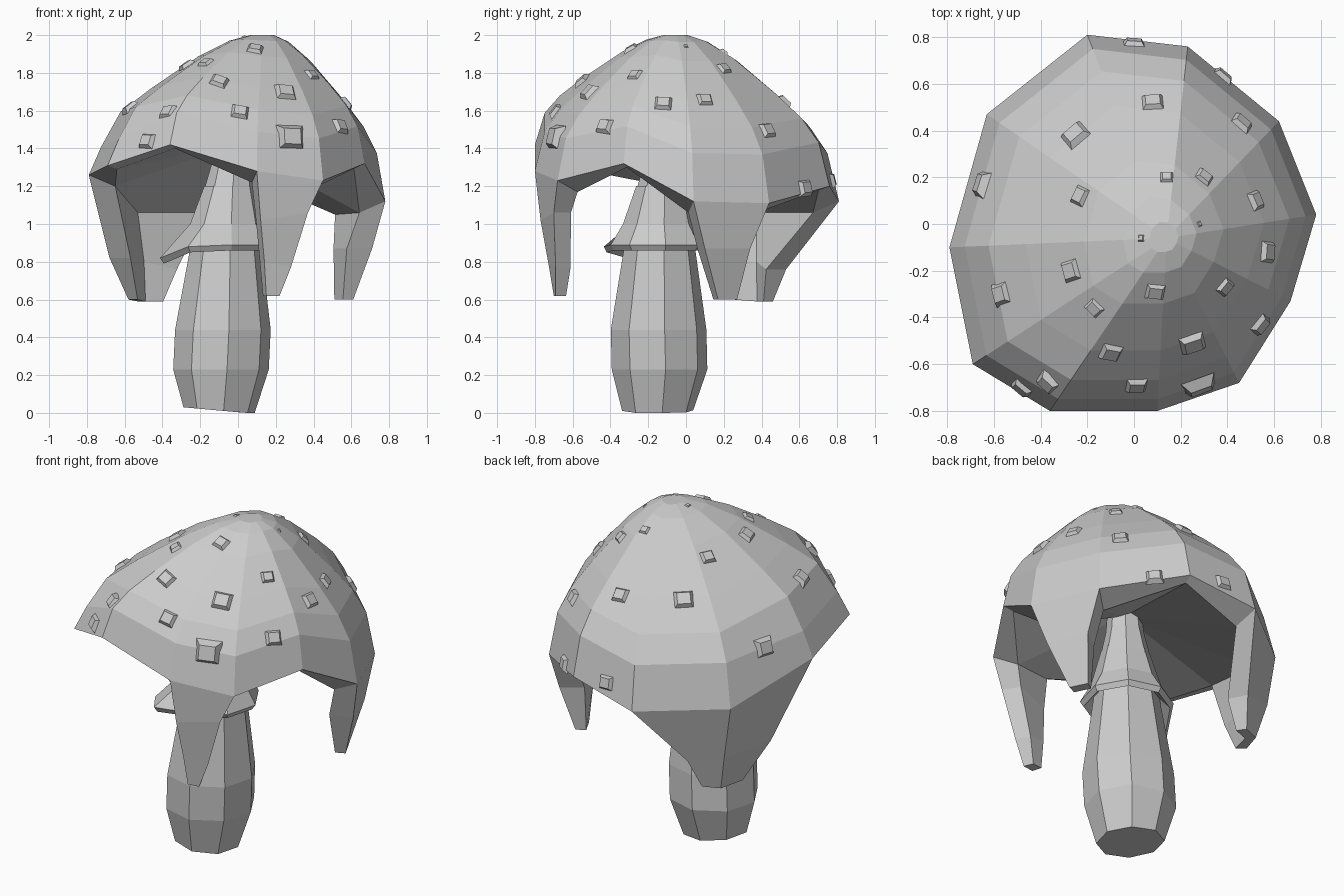
import bpy, bmesh, math
from mathutils import Vector
from mathutils.bvhtree import BVHTree

if "Cube" in bpy.data.objects:
    bpy.data.objects.remove(bpy.data.objects["Cube"], do_unlink=True)

grey = bpy.data.materials.new("plain grey")
grey.use_nodes = True
colour = (0.6, 0.6, 0.6, 1)
grey.diffuse_color = colour
grey.node_tree.nodes["Principled BSDF"].inputs["Base Color"].default_value = colour


def finish(bm, name):
    """Turn a bmesh into a flat-shaded object."""
    bmesh.ops.recalc_face_normals(bm, faces=bm.faces[:])
    mesh = bpy.data.meshes.new(name)
    bm.to_mesh(mesh)
    bm.free()
    mesh.materials.append(grey)
    obj = bpy.data.objects.new(name, mesh)
    bpy.context.collection.objects.link(obj)


def bridge(bm, upper, lower):
    """Join two closed loops of vertices with quads."""
    count = len(upper)
    for i in range(count):
        j = (i + 1) % count
        bm.faces.new((upper[i], upper[j], lower[j], lower[i]))


# Cap: irregular rim, shrunk and raised towards the crown
apex = Vector((0.14, -0.06, 2.0))
hub = Vector((-0.03, -0.12, 1.42))  # where the underside meets the stem
rim = [Vector(p) for p in (
    (-.2, .81, 1.12), (.23, .76, 1.2), (.62, .44, 1.11), (.78, .04, 1.12),
    (.67, -.33, 1.32), (.45, -.68, 1.23), (.1, -.8, 1.28), (-.36, -.8, 1.42),
    (-.69, -.6, 1.31), (-.79, -.1, 1.26), (-.63, .47, 1.12))]
# Spread towards the rim, and share of the drop reached there
profile = ((.08, 0), (.2, .04), (.38, .155), (.65, .385), (.82, .55), (.93, .71), (1, 1))

# Hanging points: rim corners they grow from, then wall and row down to the tip
hanging_points = (
    ((5, 6), ((.11, ((.37, -.7, 1.06), (.12, -.77, 1.02))),
              (.09, ((.28, -.69, .77), (.14, -.73, .8))),
              (.06, ((.22, -.69, .62), (.15, -.7, .62))))),
    ((2, 3), ((.14, ((.62, .34, .87), (.71, .1, .87))),
              (.06, ((.56, .27, .6), (.61, .17, .6))))),
    ((9, 10, 0), ((.12, ((-.68, .15, .82), (-.58, .46, .8), (-.38, .53, .76))),
                  (.06, ((-.58, .28, .6), (-.53, .42, .59), (-.43, .46, .59))))),
)
rooted = [i for start, _ in hanging_points for i in start]


def inward(p, wall, sink=0):
    """Move a point level towards the stem, and down."""
    step = Vector((hub.x - p.x, hub.y - p.y, 0)).normalized() * wall
    return p + step - Vector((0, 0, sink))


bm = bmesh.new()
outer = None
for spread, drop in profile:
    ring = []
    for i, p in enumerate(rim):
        offset = p - apex
        # The two corners at the front right are less rounded
        fall = drop + .09 if i in (8, 9) and .9 < spread < 1 else drop
        ring.append(bm.verts.new(apex + Vector((offset.x * spread, offset.y * spread, offset.z * fall))))
    if outer:
        bridge(bm, outer, ring)
    else:
        bm.faces.new(ring[::-1])
    outer = ring

# Underside: lip, then a shallow fan up to the stem
inner = [bm.verts.new(inward(p, .14, .06) if i in rooted else inward(p, .06, .02))
         for i, p in enumerate(rim)]
centre = bm.verts.new(hub)
hanging_edges = [pair for start, _ in hanging_points for pair in zip(start, start[1:])]
for i in range(len(rim)):
    j = (i + 1) % len(rim)
    bm.faces.new((inner[i], inner[j], centre))
    if (i, j) not in hanging_edges:
        bm.faces.new((outer[i], outer[j], inner[j], inner[i]))

for start, rows in hanging_points:
    upper = [outer[i] for i in start] + [inner[i] for i in reversed(start)]
    for wall, row in rows:
        points = [Vector(p) for p in row]
        points += [inward(p, wall) for p in reversed(points)]
        lower = [bm.verts.new(p) for p in points]
        bridge(bm, upper, lower)
        upper = lower
    bm.faces.new(upper)

bmesh.ops.recalc_face_normals(bm, faces=bm.faces[:])
surface = BVHTree.FromBMesh(bm)
finish(bm, "cap")

# Stem: eight-sided, widest low down and leaning into the cap
SIDES = 8


def loop(bm, centre, radius):
    verts = []
    for i in range(SIDES):
        a = math.tau * (i + 0.16) / SIDES
        verts.append(bm.verts.new(Vector(centre) + Vector((math.cos(a), math.sin(a), 0)) * radius))
    return verts


bm = bmesh.new()
stem_loops = (((-.1, -.15, 0), .19), ((-.09, -.14, .23), .255), ((-.08, -.145, .44), .255),
              ((-.065, -.14, .87), .19), ((-.05, -.13, 1.08), .16),
              ((-.035, -.12, 1.32), .105), ((-.02, -.11, 1.5), .09))
previous = None
for centre, radius in stem_loops:
    ring = loop(bm, centre, radius)
    if previous:
        bridge(bm, previous, ring)
    else:
        bm.faces.new(ring)
    previous = ring
bm.faces.new(previous)
for v in bm.verts:  # slightly slanted foot
    if v.co.z < 0.01:
        v.co.z = max(0, -0.09 * (v.co.x - 0.04))
finish(bm, "stem")

# Skirt: flared collar with one drooping corner
bm = bmesh.new()
top = loop(bm, (-.045, -.13, 1.2), .135)
middle = loop(bm, (-.06, -.14, 1.0), .195)
edge = loop(bm, (-.065, -.14, .89), .26)
under = loop(bm, (-.065, -.14, .86), .24)
inside = loop(bm, (-.06, -.14, .95), .15)
for ring in (edge, under):
    ring[4].co += Vector((-.09, -.04, -.07))
    ring[5].co += Vector((-.04, -.09, -.01))
for upper, lower in ((top, middle), (middle, edge), (edge, under), (under, inside)):
    bridge(bm, upper, lower)
finish(bm, "skirt")

# Warts: small bevelled blocks scattered on the cap (x, y, size)
warts = ((-.25, .38, .12), (.08, .52, .1), (.46, .43, .1), (-.65, .17, .12),
         (-.23, .12, .09), (.14, .2, .06), (.3, .2, .08), (.52, .1, .09),
         (.03, -.06, .03), (.28, 0, .025), (-.27, -.2, .1), (-.17, -.36, .08),
         (.09, -.29, .09), (.39, -.27, .08), (.57, -.12, .1), (.54, -.43, .1),
         (.25, -.51, .12), (-.1, -.55, .1), (.01, -.69, .1), (.28, -.69, .15),
         (-.57, -.3, .1), (-.48, -.7, .1), (-.37, -.68, .1), (.73, -.13, .12),
         (0, .77, .1), (.38, .63, .1))
bm = bmesh.new()
for x, y, size in warts:
    spot, normal, _, _ = surface.ray_cast(Vector((x, y, 3)), Vector((0, 0, -1)))
    if spot is None:
        continue
    across = Vector((apex.y - y, x - apex.x, 0))
    across = (across - normal * across.dot(normal)).normalized()
    along = normal.cross(across)
    rows = []
    for height, scale in ((-.1, 1), (.2, .62)):
        rows.append([bm.verts.new(spot + normal * size * height
                                  + (across * u + along * v * .9) * size * scale / 2)
                     for u, v in ((1, 1), (-1, 1), (-1, -1), (1, -1))])
    bridge(bm, rows[0], rows[1])
    bm.faces.new(rows[0])
    bm.faces.new(rows[1])
finish(bm, "warts")
